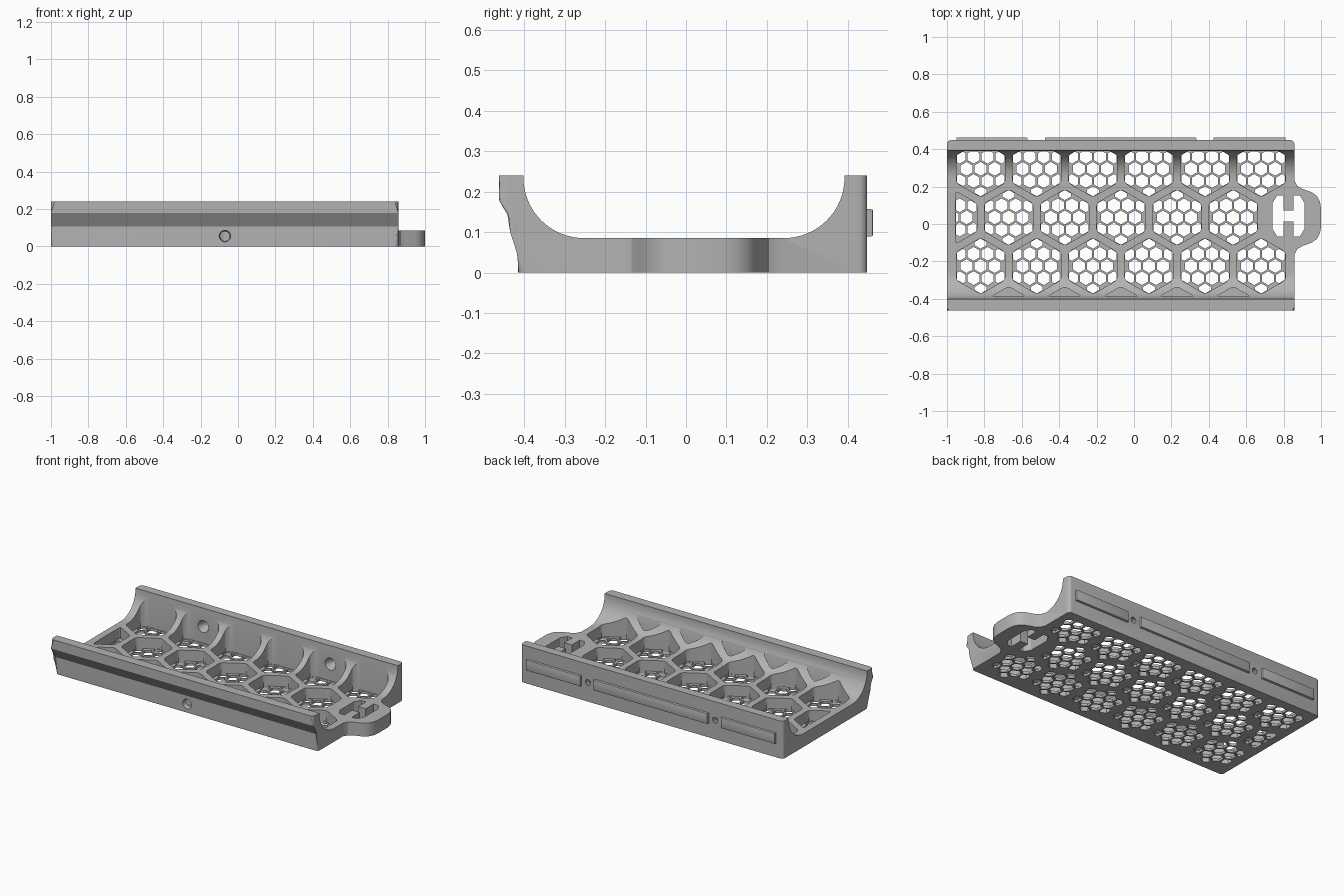
import bpy, bmesh, math
from mathutils import Vector, Matrix

cube = bpy.data.objects.get("Cube")
if cube:
    bpy.data.objects.remove(cube, do_unlink=True)

grey = bpy.data.materials.new("plain grey")
grey.use_nodes = True
COLOUR = (0.45, 0.45, 0.45, 1)
grey.diffuse_color = COLOUR
grey.node_tree.nodes["Principled BSDF"].inputs["Base Color"].default_value = COLOUR

LEFT, RIGHT, TOP, DECK, FLOOR = -1.0, 0.857, 0.24, 0.085, 0.016
PITCH, MID_Y = 0.3, 0.035
ROW = PITCH * math.sqrt(3) / 2


def make(name, bm):
    bmesh.ops.recalc_face_normals(bm, faces=bm.faces)
    mesh = bpy.data.meshes.new(name)
    bm.to_mesh(mesh)
    bm.free()
    mesh.materials.append(grey)
    ob = bpy.data.objects.new(name, mesh)
    bpy.context.collection.objects.link(ob)
    return ob


def prism(bm, poly, z0, z1):
    face = bm.faces.new([bm.verts.new((x, y, z0)) for x, y in poly])
    ext = bmesh.ops.extrude_face_region(bm, geom=[face], use_keep_orig=True)
    verts = [g for g in ext["geom"] if isinstance(g, bmesh.types.BMVert)]
    bmesh.ops.translate(bm, verts=verts, vec=(0, 0, z1 - z0))


def hexagon(cx, cy, width):
    r = width / math.sqrt(3)
    return [Vector((cx + r * math.cos(a), cy + r * math.sin(a)))
            for a in (math.radians(30 + 60 * i) for i in range(6))]


def clip(poly, point, normal):
    # Keep the part of a convex polygon behind a line
    out = []
    for i, a in enumerate(poly):
        b = poly[(i + 1) % len(poly)]
        da, db = (a - point).dot(normal), (b - point).dot(normal)
        if da <= 0:
            out.append(a)
        if da * db < 0:
            out.append(a.lerp(b, da / (da - db)))
    return out


def rounded(poly, r):
    out = []
    for i, p in enumerate(poly):
        ends = []
        for q in (poly[i - 1], poly[(i + 1) % len(poly)]):
            d = q - p
            ends.append(p + d.normalized() * min(r, d.length * 0.4))
        for k in range(5):
            t = k / 4
            out.append(ends[0].lerp(p, t).lerp(p.lerp(ends[1], t), t))
    return out


def boolean(target, tool, operation):
    tool.hide_render = True
    mod = target.modifiers.new(operation, "BOOLEAN")
    mod.operation, mod.object, mod.solver = operation, tool, "EXACT"
    bpy.context.view_layer.objects.active = target
    bpy.ops.object.modifier_apply(modifier=mod.name)
    bpy.data.objects.remove(tool, do_unlink=True)


# Tray body: trough profile swept along x
def arc(cy, start, end, r=0.15, n=16):
    return [(cy + r * math.cos(a), DECK + r + r * math.sin(a))
            for a in (math.radians(start + (end - start) * i / n) for i in range(n + 1))]


profile = [(-0.415, 0), (0.448, 0), (0.448, TOP), (0.392, TOP)]
profile += arc(0.242, 0, -90) + arc(-0.252, -90, -180)
profile += [(-0.402, TOP), (-0.463, TOP), (-0.463, 0.18), (-0.415, 0.107)]
bm = bmesh.new()
prism(bm, profile, LEFT, RIGHT)
bm.transform(Matrix(((0, 0, 1, 0), (1, 0, 0, 0), (0, 1, 0, 0), (0, 0, 0, 1))))
corners = []
for e in bm.edges:
    a, b = (v.co for v in e.verts)
    y = (a.y + b.y) / 2
    if abs(a.x - b.x) < 0.001 and abs(a.z - b.z) > 0.01 and (y > 0.44 or y < -0.41):
        corners.append(e)
bmesh.ops.bevel(bm, geom=corners, offset=0.02, segments=4, profile=0.5, affect="EDGES")
tray = make("tray_body", bm)

# End tab joined to the right side
half = [(0.82, 0.2), (RIGHT, 0.2), (0.872, 0.17), (0.9, 0.153), (0.95, 0.135),
        (0.978, 0.115), (0.994, 0.085), (1.0, 0.05)]
outline = [(x, MID_Y + d) for x, d in half] + [(x, MID_Y - d) for x, d in reversed(half)]
bm = bmesh.new()
prism(bm, outline, 0, DECK)
boolean(tray, make("end_tab", bm), "UNION")

# Large honeycomb pockets, clipped to the inside of the walls
LIMITS = [((-0.955, 0), (-1, 0)), ((0, 0.391), (0, 1)), ((0, -0.388), (0, -1))]
centres = [(-0.82 + PITCH * i, MID_Y + s * ROW) for i in range(6) for s in (-1, 1)]
centres += [(-0.97 + PITCH * i, MID_Y) for i in range(6)]
blind = [(-0.67 + PITCH * i, MID_Y - 2 * ROW) for i in range(5)]
pockets, mesh_holes = bmesh.new(), bmesh.new()
for cx, cy in centres + blind:
    cell = hexagon(cx, cy, 0.26)
    for point, normal in LIMITS:
        cell = clip(cell, Vector(point), Vector(normal))
    prism(pockets, rounded(cell, 0.02), FLOOR, 0.4)
    if (cx, cy) in blind:
        continue
    # Fine honeycomb through the pocket floor
    small = PITCH / 4
    for j in range(-2, 3):
        for i in range(-2, 3):
            hole = hexagon(cx + small * (i + 0.5 * (j % 2)), cy + j * ROW / 4, small - 0.011)
            for k, a in enumerate(cell):
                edge = cell[(k + 1) % len(cell)] - a
                out = Vector((edge.y, -edge.x)).normalized()
                hole = clip(hole, a - out * 0.003, out)
                if len(hole) < 3:
                    break
            if len(hole) < 3:
                continue
            area = sum(p.x * q.y - q.x * p.y for p, q in zip(hole, hole[1:] + hole[:1])) / 2
            if area > 0.0004:
                prism(mesh_holes, hole, -0.05, 0.04)
boolean(tray, make("pocket_cutter", pockets), "DIFFERENCE")
boolean(tray, make("mesh_cutter", mesh_holes), "DIFFERENCE")

# H-shaped strap slot in the tab
quarter = [(0.085, 0.07), (0.06, 0.11), (0.027, 0.11), (0.027, 0.03)]
right = quarter + [(x, -y) for x, y in reversed(quarter)]
slot = [(-x, y) for x, y in reversed(quarter)] + quarter[::-1]
slot = quarter[::-1] + [(x, -y) for x, y in quarter]
slot += [(-x, -y) for x, y in reversed(quarter)] + [(-x, y) for x, y in quarter]
bm = bmesh.new()
prism(bm, [(0.826 + x, MID_Y + 0.008 + y) for x, y in slot], -0.1, 0.2)
boolean(tray, make("slot_cutter", bm), "DIFFERENCE")

# Screw holes: two countersunk in the back wall, one in the front
bm = bmesh.new()
for x, y, z, r_front, r_back, depth in ((-0.52, 0.42, 0.122, 0.042, 0.014, 0.08),
                                        (0.38, 0.42, 0.122, 0.042, 0.014, 0.08),
                                        (-0.07, -0.4, 0.055, 0.034, 0.022, 0.06)):
    turn = Matrix.Translation((x, y, z)) @ Matrix.Rotation(math.radians(-90), 4, "X")
    bmesh.ops.create_cone(bm, cap_ends=True, segments=24, radius1=r_front,
                          radius2=r_back, depth=depth, matrix=turn)
boolean(tray, make("screw_cutter", bm), "DIFFERENCE")

# Raised strips along the back
strips = []
for name, x0, x1 in (("right", -0.95, -0.57), ("middle", -0.475, 0.333), ("left", 0.425, 0.81)):
    bm = bmesh.new()
    size = Vector((x1 - x0, 0.023, 0.067))
    place = Matrix.Translation(((x0 + x1) / 2, 0.4515, 0.123)) @ Matrix.Diagonal(size.to_4d())
    bmesh.ops.create_cube(bm, size=1, matrix=place)
    outer = [e for e in bm.edges if all(v.co.y > 0.45 for v in e.verts)]
    bmesh.ops.bevel(bm, geom=outer, offset=0.005, segments=2, profile=0.5, affect="EDGES")
    strips.append(make("back_strip_" + name, bm))

bpy.ops.object.select_all(action="DESELECT")
for ob in [tray] + strips:
    ob.select_set(True)
bpy.context.view_layer.objects.active = tray
bpy.ops.object.shade_smooth_by_angle(angle=math.radians(30))
